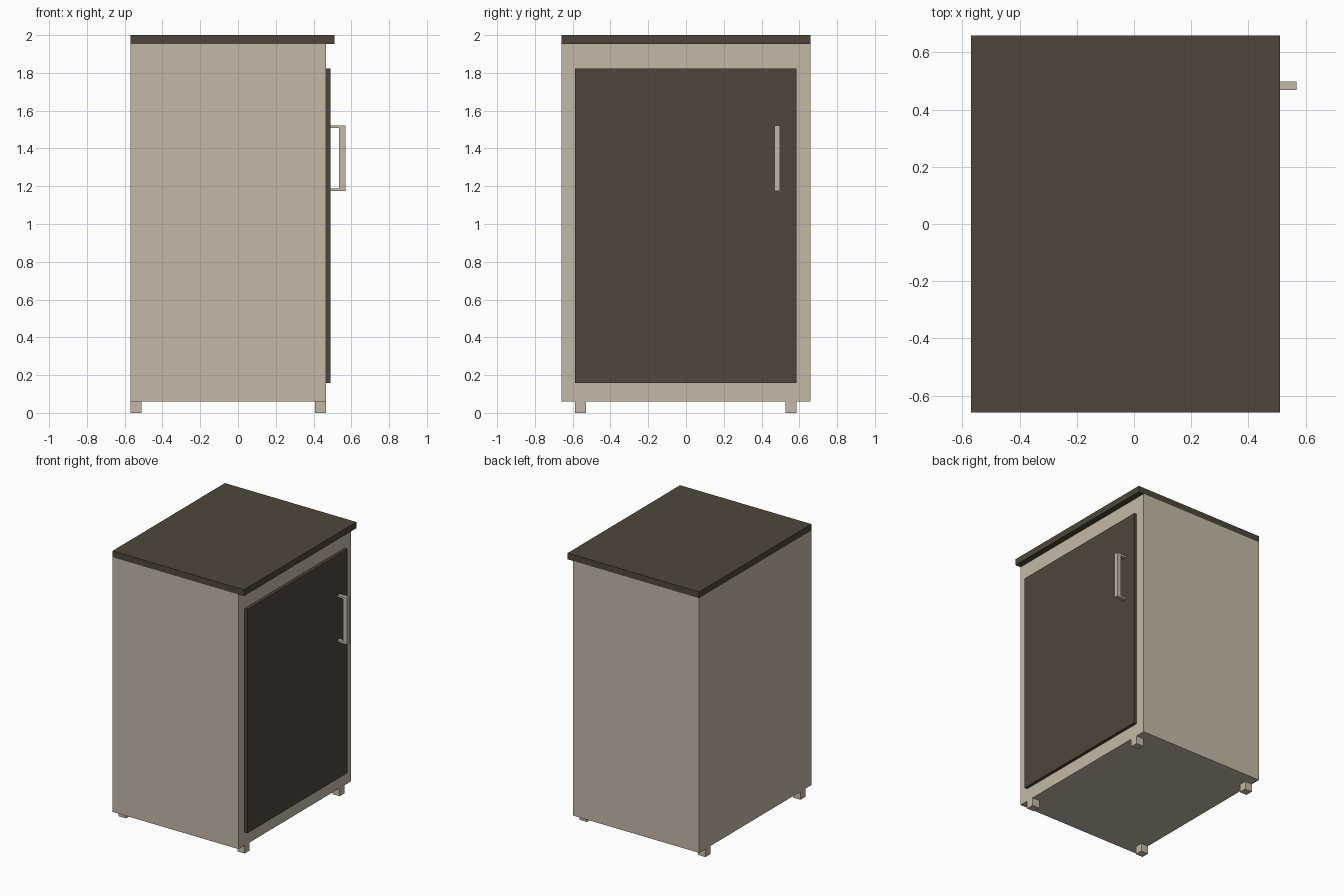
import bpy

cube = bpy.data.objects.get("Cube")
if cube:
    bpy.data.objects.remove(cube, do_unlink=True)


def make_material(name, rgb):
    mat = bpy.data.materials.new(name)
    mat.use_nodes = True
    mat.diffuse_color = (*rgb, 1)
    mat.node_tree.nodes["Principled BSDF"].inputs["Base Color"].default_value = (*rgb, 1)
    return mat


beige = make_material("beige", (0.56, 0.485, 0.385))
dark_brown = make_material("dark brown", (0.077, 0.061, 0.042))


def box(name, x, y, z, mat):
    """Box spanning the given (min, max) range on each axis."""
    spans = (x, y, z)
    bpy.ops.mesh.primitive_cube_add(size=1, location=[(a + b) / 2 for a, b in spans])
    obj = bpy.context.object
    obj.name = name
    obj.scale = [b - a for a, b in spans]
    bpy.ops.object.transform_apply(location=False, rotation=False, scale=True)
    obj.data.materials.append(mat)
    return obj


# Carcass and overhanging worktop
box("cabinet_body", (-0.57, 0.467), (-0.66, 0.66), (0.06, 1.953), beige)
box("worktop", (-0.57, 0.511), (-0.66, 0.66), (1.953, 2.0), dark_brown)

# Door on the +x side
box("door", (0.467, 0.49), (-0.588, 0.585), (0.157, 1.823), dark_brown)

# Feet, flush with the door face and the back
for depth, x in (("back", (-0.57, -0.51)), ("door_side", (0.407, 0.467))):
    for side, y in (("right", (-0.588, -0.53)), ("left", (0.527, 0.585))):
        box(f"foot_{depth}_{side}", x, y, (0, 0.06), beige)

# Handle: upright grip on two thin arms
handle_y = (0.469, 0.498)
box("handle_grip", (0.535, 0.568), handle_y, (1.175, 1.522), beige)
for name, z in (("lower", (1.175, 1.189)), ("upper", (1.508, 1.522))):
    box(f"handle_arm_{name}", (0.49, 0.535), handle_y, z, beige)
